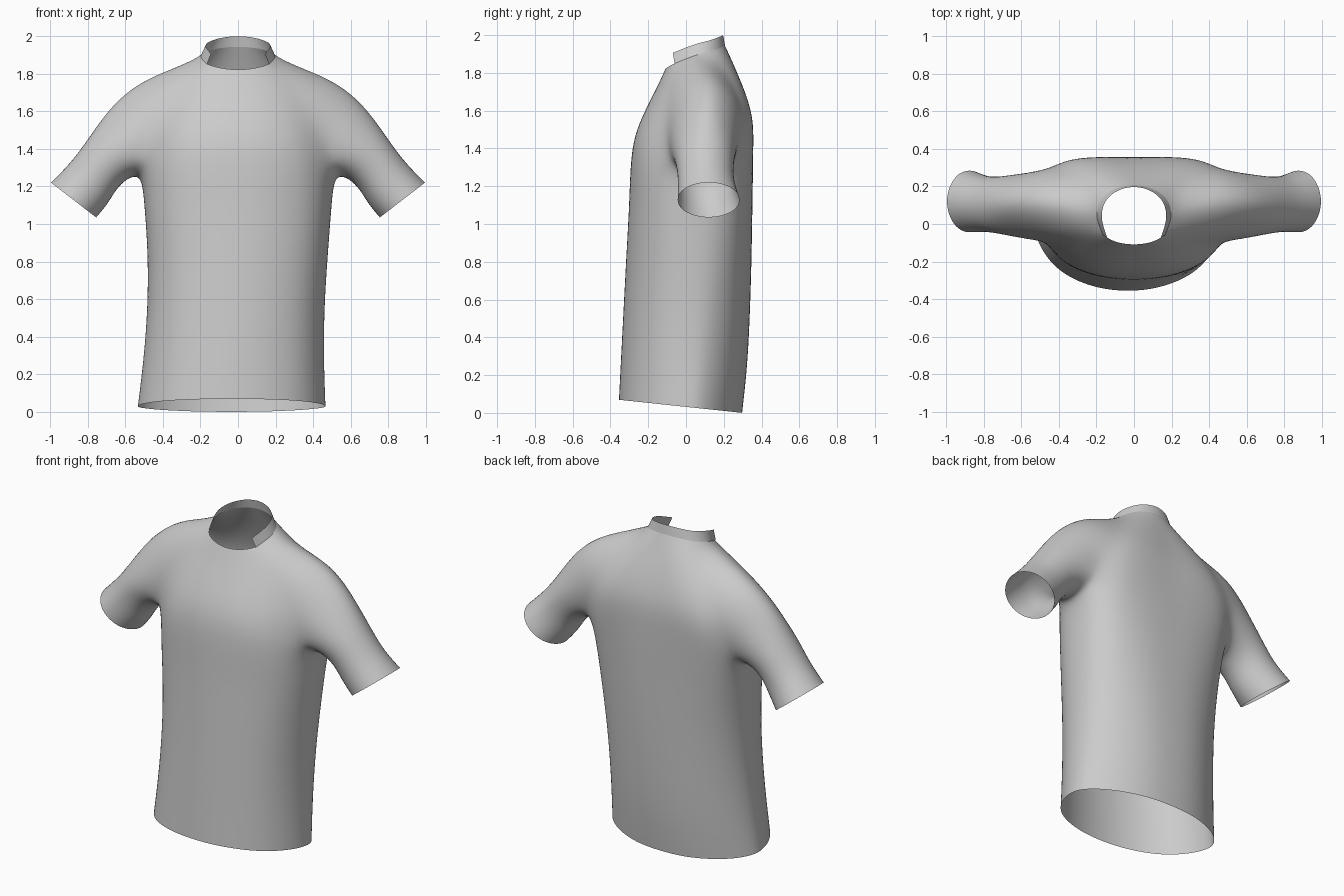
import bpy, bmesh, math

if "Cube" in bpy.data.objects:
    bpy.data.objects.remove(bpy.data.objects["Cube"])

# Half rings (right side), running front centre -> over the shoulder -> back centre
NECK = [(0, -.11, 1.82), (.06, -.105, 1.825), (.115, -.09, 1.835), (.165, -.06, 1.85),
        (.185, -.01, 1.87), (.20, .04, 1.89), (.195, .09, 1.905), (.175, .135, 1.915),
        (.13, .175, 1.93), (.07, .20, 1.94), (0, .21, 1.945)]
YOKE_HIGH = [(0, -.16, 1.71), (.10, -.158, 1.71), (.20, -.13, 1.72), (.28, -.085, 1.74),
             (.33, -.02, 1.80), (.35, .09, 1.838), (.33, .18, 1.81), (.28, .24, 1.77),
             (.21, .275, 1.765), (.11, .29, 1.77), (0, .285, 1.77)]
YOKE_LOW = [(0, -.245, 1.55), (.15, -.24, 1.55), (.31, -.185, 1.55), (.42, -.11, 1.55),
            (.49, -.05, 1.67), (.54, .12, 1.795), (.50, .265, 1.68), (.42, .325, 1.56),
            (.31, .355, 1.57), (.16, .36, 1.58), (0, .35, 1.58)]
CHEST = [(0, -.295, 1.40), (.18, -.285, 1.40), (.36, -.23, 1.37), (.49, -.09, 1.33),
         (.58, -.10, 1.49), (.72, .11, 1.69), (.60, .29, 1.51), (.50, .27, 1.33),
         (.38, .345, 1.38), (.19, .36, 1.42), (0, .355, 1.42)]
UNDERARM = (.525, .11, 1.26)


def bridge(bm, a, b, s, closed=False):
    """Quads between two point rows; s = +1 or -1 picks the side."""
    n = len(a)
    for i in range(n if closed else n - 1):
        j = (i + 1) % n
        bm.faces.new([bm.verts.new((p[0] * s, p[1], p[2])) for p in (a[i], a[j], b[j], b[i])])


def finish(bm, name):
    """Weld, orient, smooth and subdivide a finished cage."""
    bmesh.ops.remove_doubles(bm, verts=bm.verts, dist=.0005)
    bmesh.ops.recalc_face_normals(bm, faces=bm.faces)
    for f in bm.faces:
        f.smooth = True
    me = bpy.data.meshes.new(name)
    bm.to_mesh(me)
    bm.free()
    ob = bpy.data.objects.new(name, me)
    bpy.context.collection.objects.link(ob)
    mod = ob.modifiers.new("smooth", 'SUBSURF')
    mod.levels = mod.render_levels = 3
    mod.boundary_smooth = 'PRESERVE_CORNERS'
    return ob


def body_ring(z0, w, front, back):
    """Half trunk section; towards the hem it tilts and its back corners flatten."""
    k = 1 - z0 / 1.2
    t = k ** .6
    prof = [(0, front), (.38, front * .94), (.77, front * .70), (.98, front * .27),
            (1.02, .08 - .06 * t), (.99, back * (.62 - .32 * t)), (.80, back * (.93 - .28 * t)),
            (.40, back * (1.01 - .06 * t)), (0, back)]
    return [(x * w, y, z0 + k * (.07 - .106 * (y + .36))) for x, y in prof]


def sleeve_ring(top, bottom, yc, ry):
    """Six-sided sleeve section; the scale makes up for subdivision shrinkage."""
    cx, cz = (top[0] + bottom[0]) / 2, (top[1] + bottom[1]) / 2
    ux, uz = (top[0] - cx) * 1.2, (top[1] - cz) * 1.2
    ring = []
    for deg in (210, 150, 90, 30, -30, -90):
        s, c = math.sin(math.radians(deg)), math.cos(math.radians(deg))
        ring.append((cx + ux * s, yc + ry * 1.25 * c, cz + uz * s))
    return ring


trunk = [CHEST[:4] + [UNDERARM] + CHEST[7:],
         body_ring(1.12, .495, -.305, .352), body_ring(.85, .475, -.32, .35),
         body_ring(.55, .465, -.335, .343), body_ring(.25, .475, -.35, .33),
         body_ring(0, .495, -.362, .302)]
sleeve = [CHEST[3:8] + [UNDERARM],
          sleeve_ring((.795, 1.455), (.63, 1.22), .10, .145),
          sleeve_ring((.885, 1.33), (.69, 1.11), .105, .14),
          sleeve_ring((.995, 1.22), (.755, 1.035), .12, .158)]
yoke = [NECK, YOKE_HIGH, YOKE_LOW, CHEST]

# Shirt: yoke, trunk and sleeves in one welded cage
bm = bmesh.new()
for s in (1, -1):
    for rows, closed in ((yoke, False), (trunk, False), (sleeve, True)):
        for a, b in zip(rows, rows[1:]):
            bridge(bm, a, b, s, closed)
for v in bm.verts:  # hem hangs slightly to one side
    if v.co.z < .8:
        v.co.x -= .035 * (1 - v.co.z / .8)
finish(bm, "shirt")

# Collar band: stands on the neck seam, open at the front
bm = bmesh.new()
low = NECK[3:]
high = [(x * .87, y - .01, z + .056) for x, y, z in low]
for s in (1, -1):
    bridge(bm, low, high, s)
finish(bm, "collar_band")
